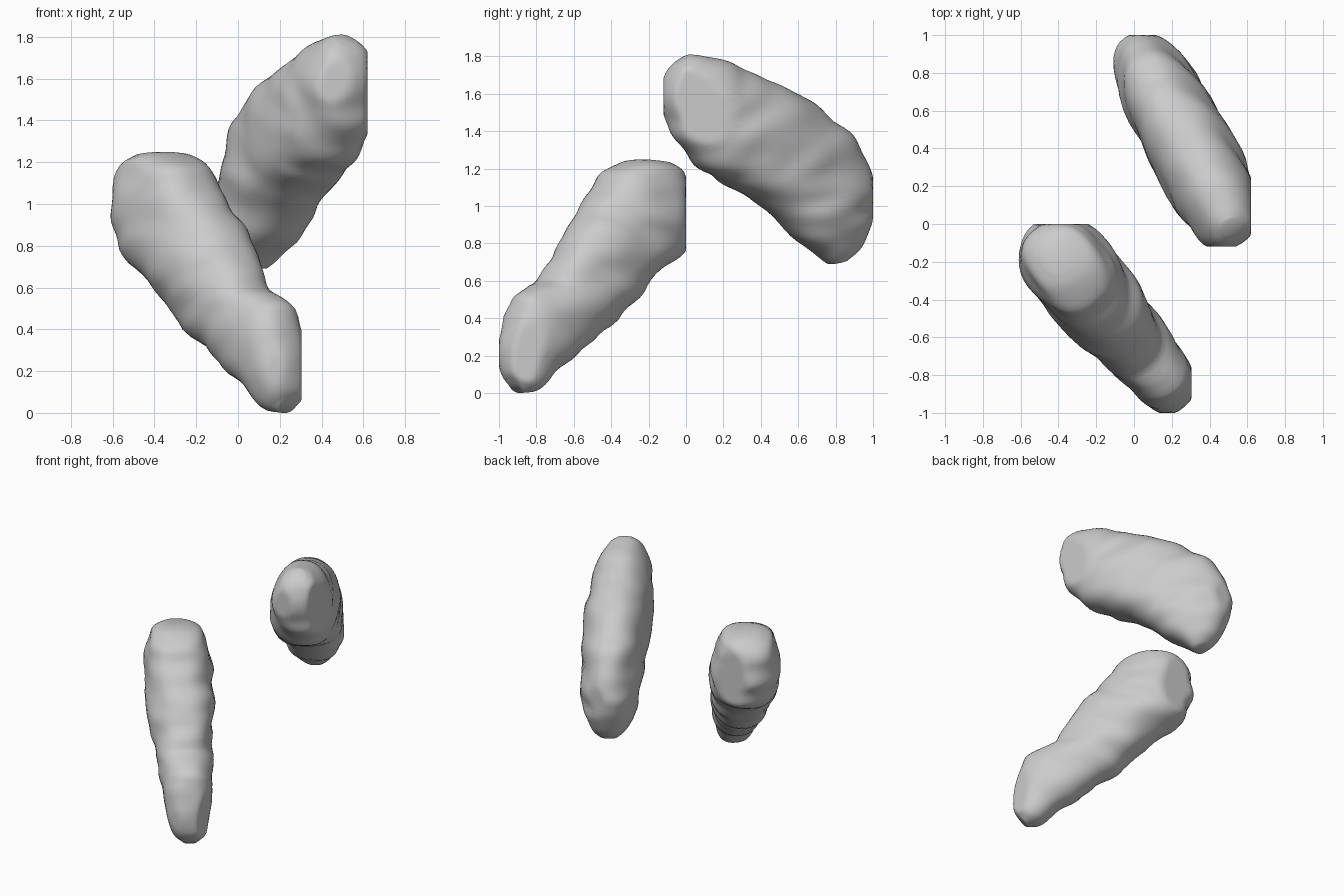
import bpy
import bmesh
import math
from mathutils import Vector, noise

cube = bpy.data.objects.get("Cube")
if cube:
    bpy.data.objects.remove(cube, do_unlink=True)

SEGMENTS = 44      # points around each ring
STEPS = 4          # smooth rings between two profile stations
ROUNDNESS = 0.87   # below one gives slightly squared ovals

# One plain clay grey for everything
clay = bpy.data.materials.new("light_grey_clay")
clay.use_nodes = True
colour = (0.6, 0.6, 0.6, 1.0)
clay.diffuse_color = colour
clay.node_tree.nodes["Principled BSDF"].inputs["Base Color"].default_value = colour


def smooth_stations(stations):
    """Pass a smooth curve through the profile stations."""
    rows = []
    last = len(stations) - 1
    for i in range(last):
        p = [stations[max(0, min(last, i + k))] for k in (-1, 0, 1, 2)]
        for step in range(STEPS):
            t = step / STEPS
            rows.append([
                0.5 * (2 * b + (c - a) * t
                       + (2 * a - 5 * b + 4 * c - d) * t * t
                       + (3 * b - a - 3 * c + d) * t ** 3)
                for a, b, c, d in zip(*p)])
    rows.append(list(stations[-1]))
    return rows


def rounded(value):
    return math.copysign(abs(value) ** ROUNDNESS, value)


def lumpy_lobe(name, stations, heading, sides, top_taper, box_min, box_max):
    """Loft ovals across a side outline, pressed flat at the box limits.

    Each station is: upper edge (reach, height), lower edge (reach, height),
    half width. Reach is measured along the heading on the ground.
    """
    along = Vector((*heading, 0)).normalized()
    across = Vector((-along.y, along.x, 0))
    up = Vector((0, 0, 1))
    rows = smooth_stations(stations)
    bm = bmesh.new()
    rings = []
    for k, (top_s, top_z, low_s, low_z, width) in enumerate(rows):
        side = sides[0] + (sides[1] - sides[0]) * k / (len(rows) - 1)
        top = along * top_s + up * top_z
        low = along * low_s + up * low_z
        centre = (top + low) / 2 + across * side
        half = (top - low) / 2
        axis = half.cross(across).normalized()
        ring = []
        for i in range(SEGMENTS):
            angle = math.tau * i / SEGMENTS
            rise = rounded(math.cos(angle))
            spread = rounded(math.sin(angle)) * width * (1 - top_taper * rise)
            out = half * rise + across * spread
            point = centre + out
            # Crosswise ridges: lumps are short along the axis
            sample = point * 4 + axis * (axis.dot(point) * 4)
            lump = noise.noise(sample) * min(0.026, width * 0.13)
            point += out.normalized() * lump
            point = [max(a, min(b, c)) for a, b, c in zip(box_min, box_max, point)]
            ring.append(bm.verts.new(point))
        rings.append(ring)
    for first, second in zip(rings, rings[1:]):
        for i in range(SEGMENTS):
            j = (i + 1) % SEGMENTS
            bm.faces.new((first[i], first[j], second[j], second[i]))
    # Rounded ends
    bm.faces.new(rings[0])
    bm.faces.new(rings[-1])
    bmesh.ops.recalc_face_normals(bm, faces=bm.faces)
    mesh = bpy.data.meshes.new(name)
    bm.to_mesh(mesh)
    bm.free()
    mesh.materials.append(clay)
    for face in mesh.polygons:
        face.use_smooth = True
    obj = bpy.data.objects.new(name, mesh)
    bpy.context.collection.objects.link(obj)


# Lower lobe, from the narrow foot up to the broad head
lower_stations = [
    (.885, .06, .83, 0, .05),
    (.92, .13, .73, .02, .115),
    (.91, .3, .62, .11, .15),
    (.86, .46, .48, .2, .17),
    (.79, .55, .33, .3, .178),
    (.64, .61, .17, .42, .193),
    (.56, .72, .03, .53, .21),
    (.48, .82, -.1, .65, .225),
    (.4, .92, -.21, .72, .235),
    (.33, 1, -.28, .8, .235),
    (.25, 1.1, -.315, .92, .23),
    (.19, 1.19, -.31, 1.05, .205),
    (.06, 1.24, -.27, 1.17, .16),
    (-.03, 1.25, -.2, 1.23, .085),
]
lumpy_lobe("lower_lobe", lower_stations, (.62, -.78), (-.382, -.425), 0,
           (-.62, -1, 0), (.305, 0, 1.25))

# Upper lobe, rising from the back towards the front left
upper_stations = [
    (-.72, .71, -.63, .69, .055),
    (-.81, .79, -.56, .74, .12),
    (-.86, .91, -.45, .81, .165),
    (-.885, 1.03, -.33, .92, .195),
    (-.875, 1.14, -.2, 1.02, .21),
    (-.81, 1.25, -.06, 1.1, .22),
    (-.75, 1.38, .05, 1.15, .225),
    (-.64, 1.46, .14, 1.2, .225),
    (-.5, 1.56, .22, 1.28, .225),
    (-.36, 1.62, .29, 1.35, .215),
    (-.22, 1.68, .33, 1.42, .205),
    (-.08, 1.74, .35, 1.5, .185),
    (.05, 1.78, .355, 1.6, .155),
    (.15, 1.805, .34, 1.7, .11),
    (.22, 1.81, .3, 1.76, .05),
]
lumpy_lobe("upper_lobe", upper_stations, (.48, -.88), (.46, .445), .15,
           (-.125, -.12, .69), (.62, 1, 1.81))
